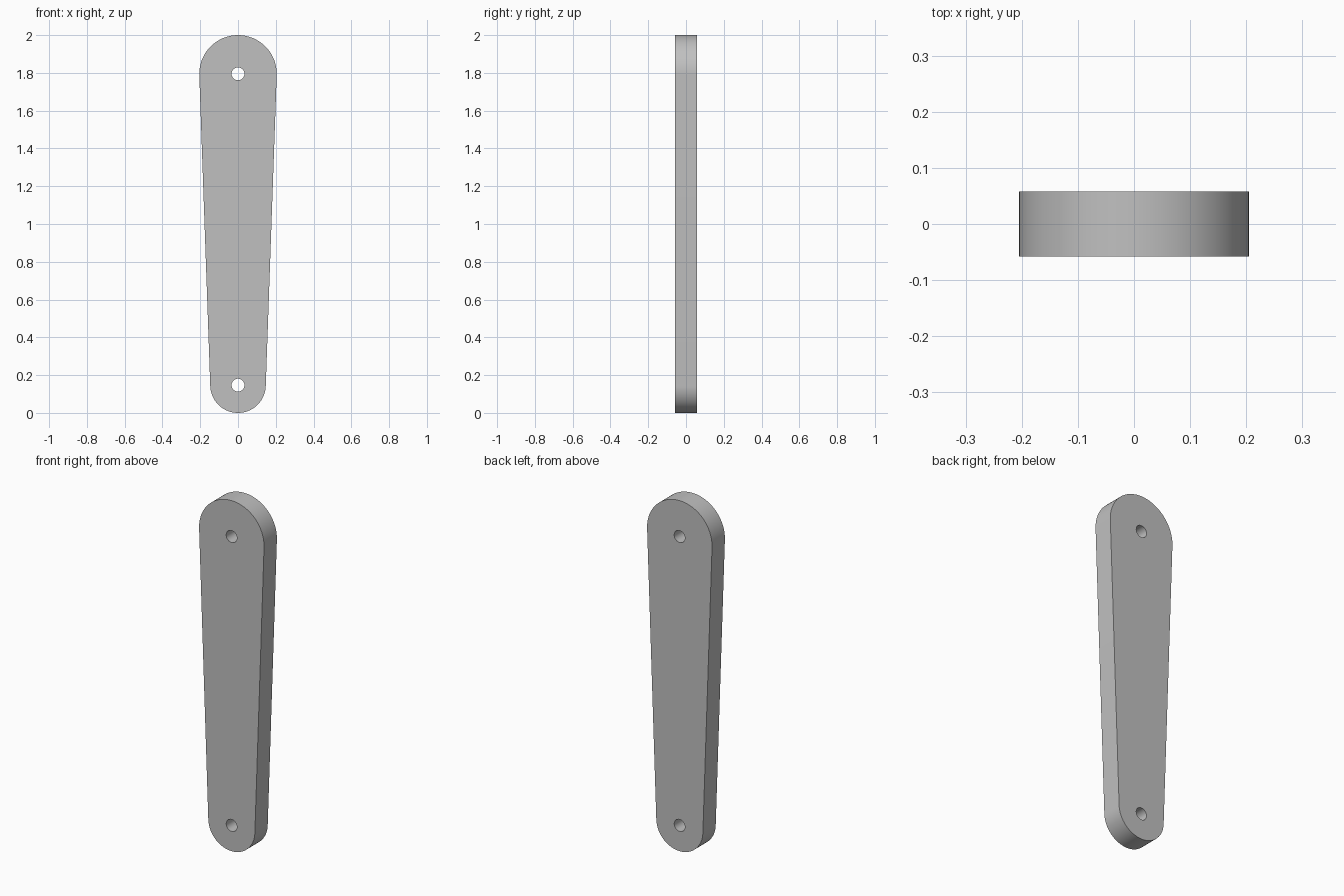
import bpy
import bmesh
from math import asin, cos, sin, pi

cube = bpy.data.objects.get("Cube")
if cube:
    bpy.data.objects.remove(cube, do_unlink=True)

TOP_R, LOW_R, HOLE_R = 0.205, 0.147, 0.034
TOP_Z, LOW_Z = 2 - TOP_R, LOW_R
HALF = 0.058
SEGMENTS = 48

# Plain grey material
grey = bpy.data.materials.new("grey")
grey.use_nodes = True
colour = (0.53, 0.53, 0.53, 1)
grey.diffuse_color = colour
grey.node_tree.nodes["Principled BSDF"].inputs["Base Color"].default_value = colour


def arc(z, radius, start, end, steps):
    """Points along an arc centred on x = 0, on the front plane."""
    angles = [start + (end - start) * i / steps for i in range(steps + 1)]
    return [(radius * cos(a), -HALF, z + radius * sin(a)) for a in angles]


def add_loop(bm, points):
    verts = [bm.verts.new(p) for p in points]
    return [bm.edges.new((v, verts[i - 1])) for i, v in enumerate(verts)]


# Tapered outline: two end arcs joined by their common tangents
bm = bmesh.new()
tilt = asin((TOP_R - LOW_R) / (TOP_Z - LOW_Z))
outline = arc(TOP_Z, TOP_R, -tilt, pi + tilt, SEGMENTS)
outline += arc(LOW_Z, LOW_R, pi + tilt, 2 * pi - tilt, SEGMENTS)
edges = add_loop(bm, outline)

# Pivot holes at both ends
for z in (TOP_Z, LOW_Z):
    edges += add_loop(bm, arc(z, HOLE_R, 0, 2 * pi, SEGMENTS)[:-1])

# Fill the front around the holes, then extrude to full thickness
front = bmesh.ops.triangle_fill(bm, edges=edges, use_beauty=True)
faces = [f for f in front["geom"] if isinstance(f, bmesh.types.BMFace)]
solid = bmesh.ops.extrude_face_region(bm, geom=faces, use_keep_orig=True)
moved = [v for v in solid["geom"] if isinstance(v, bmesh.types.BMVert)]
bmesh.ops.translate(bm, verts=moved, vec=(0, 2 * HALF, 0))
bmesh.ops.recalc_face_normals(bm, faces=bm.faces)

mesh = bpy.data.meshes.new("link_arm")
bm.to_mesh(mesh)
bm.free()
mesh.materials.append(grey)
link_arm = bpy.data.objects.new("link_arm", mesh)
bpy.context.collection.objects.link(link_arm)

# Smooth the rounded sides, keep the rims sharp
bpy.ops.object.select_all(action="DESELECT")
link_arm.select_set(True)
bpy.context.view_layer.objects.active = link_arm
bpy.ops.object.shade_smooth_by_angle(angle=pi / 6)
